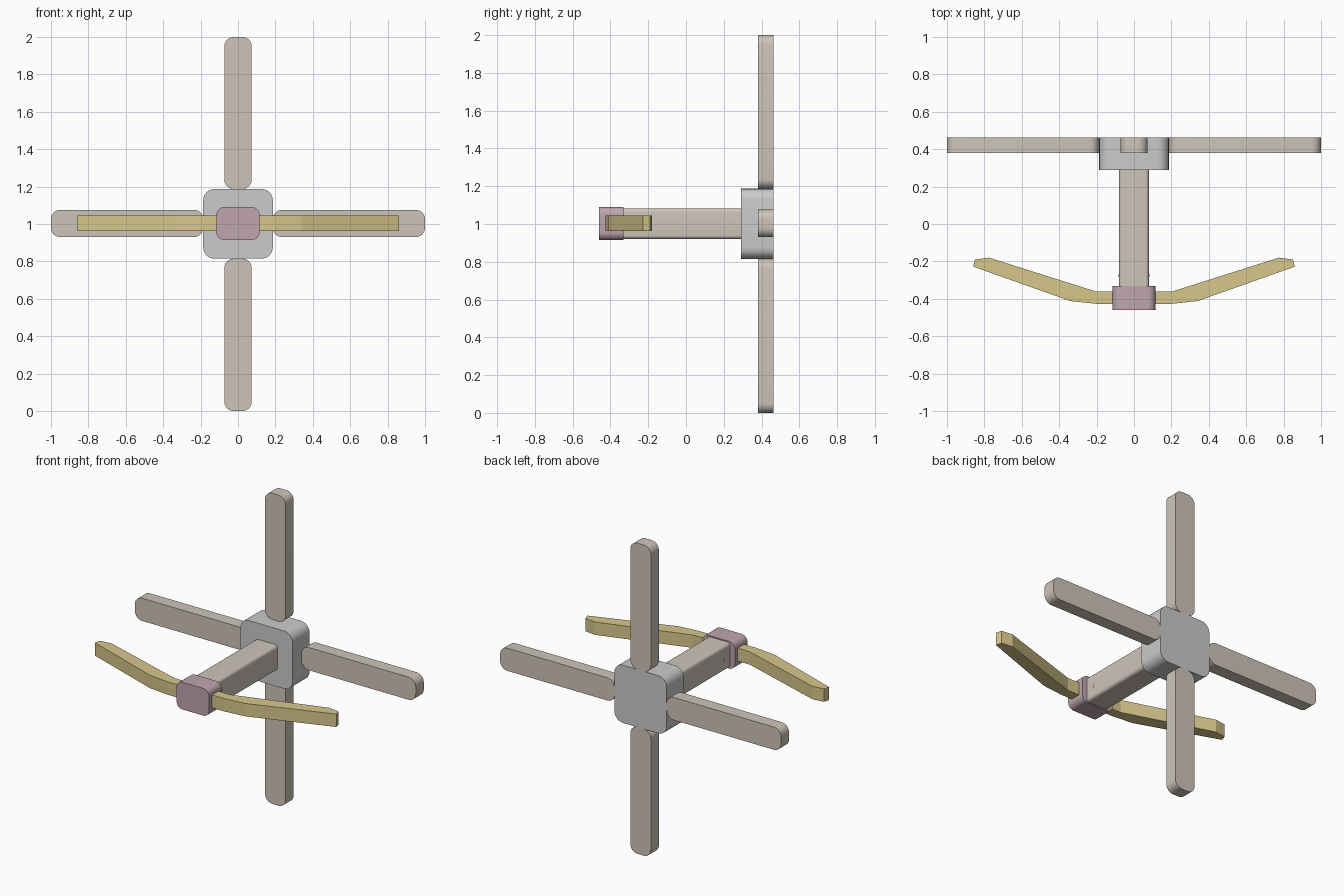
import bpy, bmesh
from math import sin, cos, pi, radians
from mathutils import Vector

if "Cube" in bpy.data.objects:
    bpy.data.objects.remove(bpy.data.objects["Cube"])


def material(name, rgb):
    m = bpy.data.materials.new(name)
    m.diffuse_color = (*rgb, 1)
    m.use_nodes = True
    m.node_tree.nodes["Principled BSDF"].inputs["Base Color"].default_value = m.diffuse_color
    return m


TAN = material("tan", (0.62, 0.56, 0.49))
MAUVE = material("mauve", (0.52, 0.38, 0.42))
YELLOW = material("yellow", (0.68, 0.57, 0.26))


def prism(name, points, direction, mat=None):
    """Extrude a closed 3D outline along a direction."""
    bm = bmesh.new()
    face = bm.faces.new([bm.verts.new(p) for p in points])
    ext = bmesh.ops.extrude_face_region(bm, geom=[face])
    moved = [v for v in ext["geom"] if isinstance(v, bmesh.types.BMVert)]
    bmesh.ops.translate(bm, verts=moved, vec=Vector(direction))
    if not any(f.is_valid and all(v not in moved for v in f.verts) for f in bm.faces):
        bm.faces.new([v for v in bm.verts if v not in moved])
    bmesh.ops.recalc_face_normals(bm, faces=bm.faces)
    mesh = bpy.data.meshes.new(name)
    bm.to_mesh(mesh)
    bm.free()
    ob = bpy.data.objects.new(name, mesh)
    bpy.context.collection.objects.link(ob)
    if mat:
        mesh.materials.append(mat)
    bpy.ops.object.select_all(action='DESELECT')
    ob.select_set(True)
    bpy.context.view_layer.objects.active = ob
    bpy.ops.object.shade_smooth_by_angle(angle=radians(30) if mat != YELLOW else 0.01)
    return ob


def rounded_bar(name, x0, x1, z0, z1, y0, y1, r, mat=None, seg=6):
    """Bar with a rounded x-z outline, running from y0 to y1."""
    corners = [(x1 - r, z1 - r), (x0 + r, z1 - r), (x0 + r, z0 + r), (x1 - r, z0 + r)]
    pts = []
    for k, (cx, cz) in enumerate(corners):
        for i in range(seg + 1):
            a = pi / 2 * (k + i / seg)
            pts.append((cx + r * cos(a), y0, cz + r * sin(a)))
    return prism(name, pts, (0, y1 - y0, 0), mat)


# Hub and central shaft
rounded_bar("hub", -0.186, 0.186, 0.815, 1.187, 0.29, 0.462, 0.06)
rounded_bar("shaft", -0.08, 0.08, 0.92, 1.083, -0.36, 0.30, 0.02, TAN)

# Four blades around the hub
W = 0.073
for name, box in {
    "blade_top": (-W, W, 1.187, 2.0),
    "blade_bottom": (-W, W, 0.0, 0.815),
    "blade_right": (0.186, 1.0, 1.003 - W, 1.003 + W),
    "blade_left": (-1.0, -0.186, 1.003 - W, 1.003 + W),
}.items():
    rounded_bar(name, *box, 0.38, 0.462, 0.05, TAN)

# End cap holding the bow
rounded_bar("end_cap", -0.115, 0.115, 0.915, 1.09, -0.46, -0.332, 0.04, MAUVE)

# Bow: half outline mirrored, seen from above
half = [(0.2, -0.427), (0.34, -0.412), (0.86, -0.228), (0.85, -0.19),
        (0.775, -0.18), (0.2, -0.362)]
outline = half + [(-x, y) for x, y in reversed(half)]
prism("bow", [(x, y, 0.963) for x, y in outline], (0, 0, 0.083), YELLOW)

# Small pin through the shaft, just behind the cap
pin = [(-0.082, -0.275 + 0.009 * cos(i * pi / 6), 1.0 + 0.009 * sin(i * pi / 6))
       for i in range(12)]
prism("shaft_pin", pin, (0.164, 0, 0))
